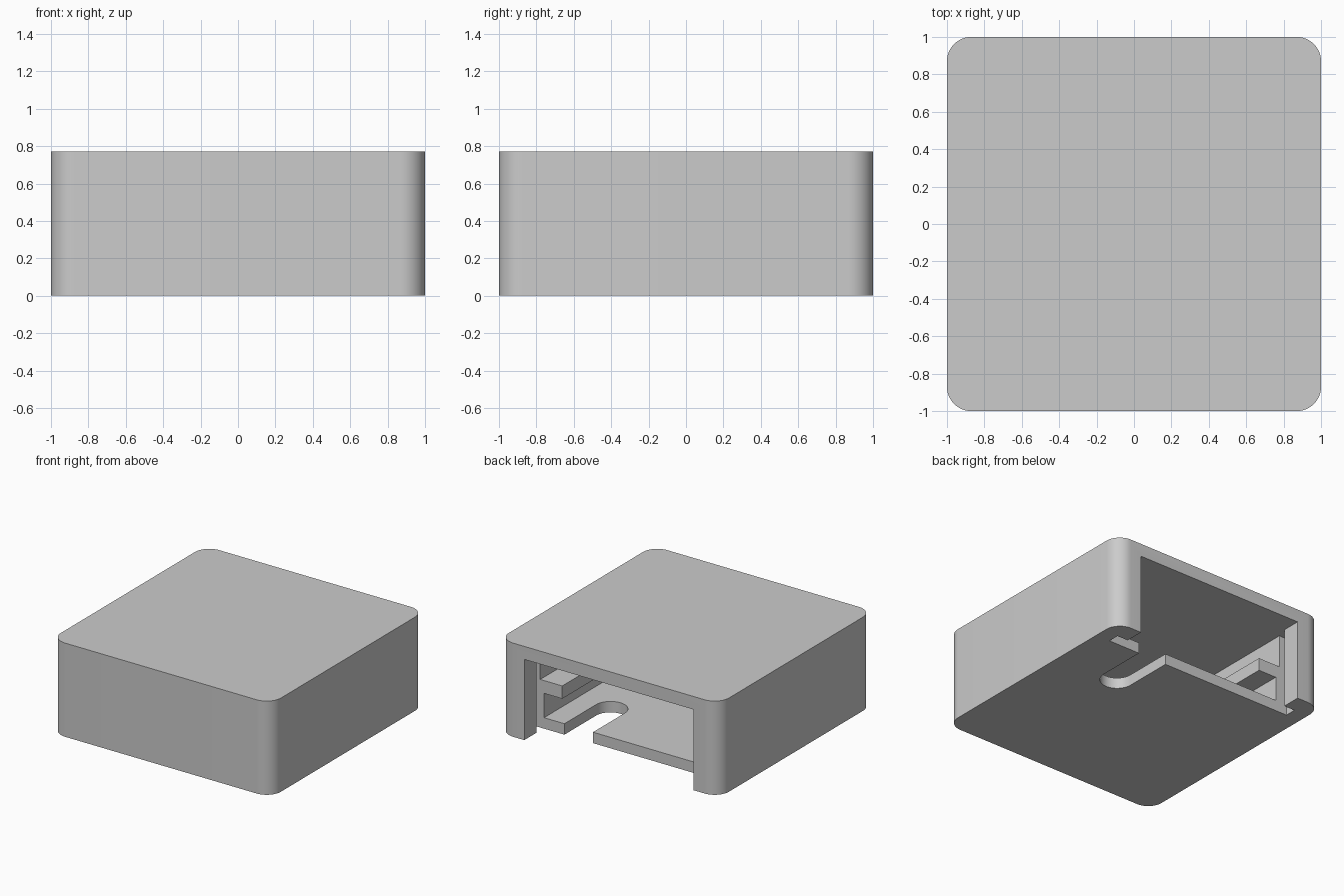
import bpy
import bmesh
import math

cube = bpy.data.objects.get("Cube")
if cube:
    bpy.data.objects.remove(cube, do_unlink=True)

HEIGHT = 0.77
CEILING = 0.663
FLOOR = 0.09
LEDGE_LOW, LEDGE_TOP = 0.29, 0.395
GROOVE_IN, GROOVE_OUT = 0.75, 0.844
FRONT_WALL = -0.8

grey = bpy.data.materials.new("light grey plastic")
grey.use_nodes = True
colour = (0.6, 0.6, 0.6, 1)
grey.diffuse_color = colour
grey.node_tree.nodes["Principled BSDF"].inputs["Base Color"].default_value = colour


def prism(name, outline, z0, z1):
    """Closed solid from a counter-clockwise outline."""
    bm = bmesh.new()
    base = bm.faces.new([bm.verts.new((x, y, z0)) for x, y in outline])
    grown = bmesh.ops.extrude_face_region(bm, geom=[base])["geom"]
    top = [v for v in grown if isinstance(v, bmesh.types.BMVert)]
    bmesh.ops.translate(bm, verts=top, vec=(0, 0, z1 - z0))
    bmesh.ops.recalc_face_normals(bm, faces=bm.faces)
    mesh = bpy.data.meshes.new(name)
    bm.to_mesh(mesh)
    bm.free()
    mesh.materials.append(grey)
    obj = bpy.data.objects.new(name, mesh)
    bpy.context.collection.objects.link(obj)
    return obj


def rect(half_width, y0, y1):
    return [(-half_width, y0), (half_width, y0), (half_width, y1), (-half_width, y1)]


def arc(cx, cy, r, start, end, steps):
    angles = [math.radians(start + (end - start) * i / steps) for i in range(steps + 1)]
    return [(cx + r * math.cos(a), cy + r * math.sin(a)) for a in angles]


# Rounded outer shell
R = 0.13
outline = []
for sx, sy, start in ((1, 1, 0), (-1, 1, 90), (-1, -1, 180), (1, -1, 270)):
    outline += arc(sx * (1 - R), sy * (1 - R), R, start, start + 90, 12)
case = prism("case", outline, 0, HEIGHT)

# Rounded cable notch in the floor, open towards the back
notch = arc(0.45, 0.338, 0.13, 180, 360, 20) + [(0.58, 0.8), (0.32, 0.8)]

cutters = [
    prism("upper_cavity", rect(0.8, FRONT_WALL, 0.78), LEDGE_TOP, CEILING),
    prism("gap_between_ledges", rect(0.6, FRONT_WALL, 0.78), LEDGE_LOW - 0.05, LEDGE_TOP + 0.05),
    prism("lower_cavity", rect(0.765, FRONT_WALL, 0.78), FLOOR, LEDGE_LOW),
    prism("panel_groove", rect(0.87, GROOVE_IN, GROOVE_OUT), -0.1, CEILING),
    prism("back_opening", rect(0.77, 0.8, 1.1), -0.1, CEILING),
    prism("cable_notch", notch, -0.1, FLOOR + 0.05),
]

# Carve the hollow, then discard the cutters
bpy.context.view_layer.objects.active = case
for cutter in cutters:
    cutter.hide_render = True
    mod = case.modifiers.new(cutter.name, "BOOLEAN")
    mod.operation = "DIFFERENCE"
    mod.solver = "EXACT"
    mod.object = cutter
    bpy.ops.object.modifier_apply(modifier=mod.name)
for cutter in cutters:
    bpy.data.objects.remove(cutter, do_unlink=True)

bpy.ops.object.select_all(action="DESELECT")
case.select_set(True)
bpy.ops.object.shade_smooth_by_angle(angle=math.radians(30))
